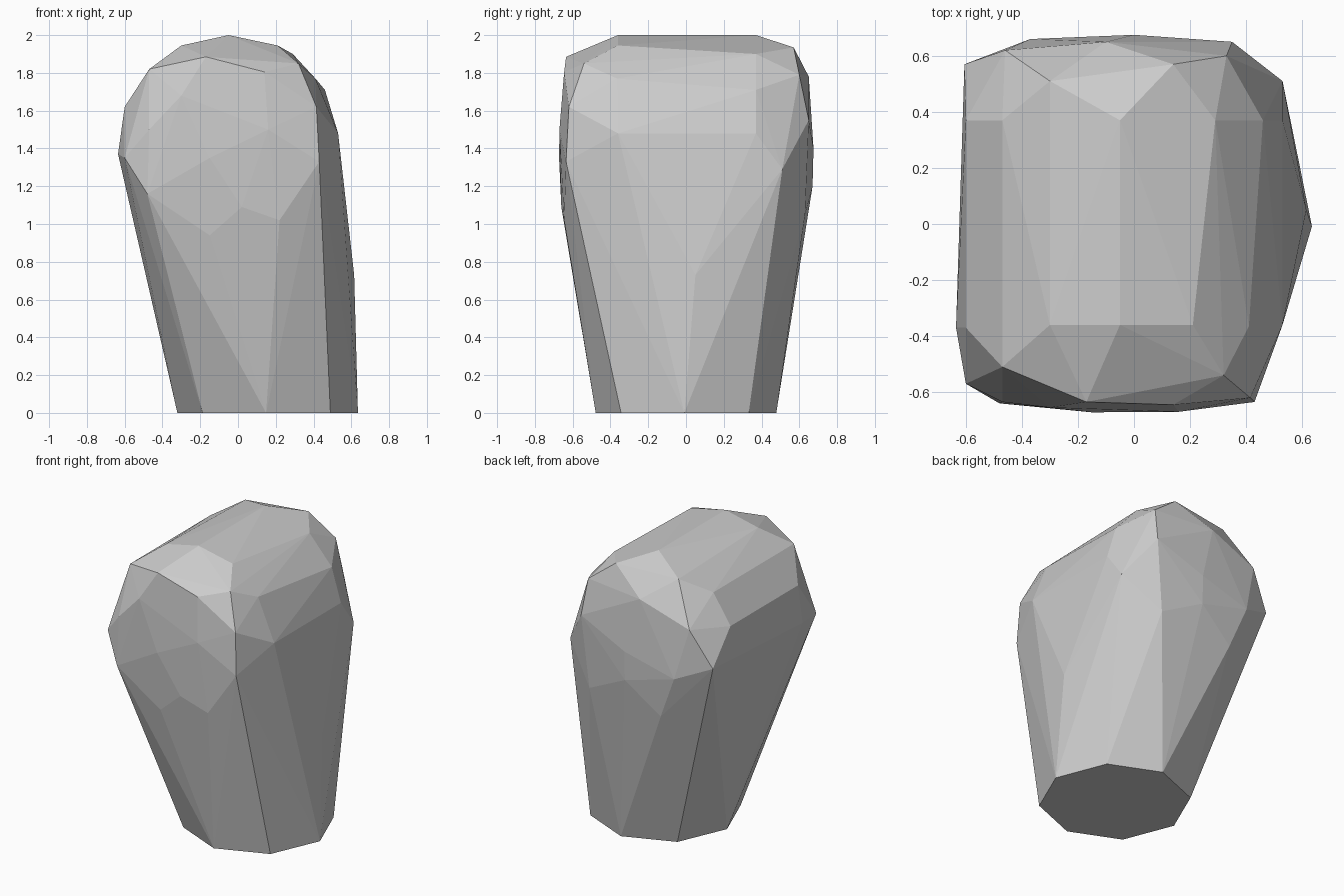
import bpy
import bmesh
import math
from mathutils import Vector

default_cube = bpy.data.objects.get("Cube")
if default_cube:
    bpy.data.objects.remove(default_cube, do_unlink=True)


def make_material(name, colour):
    """Flat single-colour material."""
    material = bpy.data.materials.new(name)
    material.use_nodes = True
    material.diffuse_color = colour
    shader = material.node_tree.nodes["Principled BSDF"]
    shader.inputs["Base Color"].default_value = colour
    shader.inputs["Roughness"].default_value = 1
    return material


def ring(centre_x, radius, sides, turn):
    """Corner points of a regular polygon lying on the ground."""
    step = math.tau / sides
    return [
        (centre_x + radius * math.cos(turn + step * i),
         radius * math.sin(turn + step * i), 0)
        for i in range(sides)
    ]


def build_hull(name, points, material):
    """Flat-faced stone wrapped tightly around its corner points."""
    bm = bmesh.new()
    for point in points:
        bm.verts.new(Vector(point))
    hull = bmesh.ops.convex_hull(bm, input=bm.verts[:])
    unused = hull["geom_interior"] + hull["geom_unused"]
    loose = {item for item in unused if isinstance(item, bmesh.types.BMVert)}
    bmesh.ops.delete(bm, geom=list(loose), context="VERTS")
    # merge the nearly level triangles into broad facets
    bmesh.ops.dissolve_limit(bm, angle_limit=math.radians(1.5),
                             verts=bm.verts[:], edges=bm.edges[:])
    bmesh.ops.recalc_face_normals(bm, faces=bm.faces[:])
    mesh = bpy.data.meshes.new(name)
    bm.to_mesh(mesh)
    bm.free()
    mesh.materials.append(material)
    stone = bpy.data.objects.new(name, mesh)
    bpy.context.collection.objects.link(stone)
    return stone


# eight-sided foot, shifted towards the left side
foot = ring(centre_x=.157, radius=.478, sides=8, turn=math.radians(-1))

# long bevelled crown running front to back
crown = [
    (-.05, -.36, 2), (-.05, .37, 2),
    (-.3, -.36, 1.945), (-.3, .51, 1.92),
    (.21, -.36, 1.945), (.29, .37, 1.9), (.14, .57, 1.935),
    (-.47, -.51, 1.82), (-.47, .37, 1.82),
    (.41, -.365, 1.77), (.46, .37, 1.71),
]

# chipped front face
front = [
    (-.17, -.635, 1.885), (.14, -.645, 1.805), (.32, -.54, 1.85),
    (.415, -.62, 1.62), (.43, -.635, 1.33), (-.47, -.635, 1.5),
    (-.3, -.655, 1.68), (.16, -.67, 1.5), (-.15, -.672, 1.35),
    (-.48, -.64, 1.16), (.02, -.66, 1.09), (.22, -.645, 1.02),
    (-.15, -.635, .94),
]

# chipped back face
back = [
    (.33, .6, 1.79), (-.1, .65, 1.78), (-.46, .62, 1.65),
    (.35, .65, 1.55), (0, .675, 1.4), (-.37, .66, 1.3),
    (.53, .51, 1.29), (-.605, .57, 1.4), (0, .67, 1.2),
    (.3, .63, 1.05), (-.25, .635, 1),
]

# broad sloping sides
sides = [
    (.53, -.36, 1.48), (.53, .37, 1.48), (.615, .05, .73),
    (-.6, -.37, 1.62), (-.6, .37, 1.62),
    (-.635, -.37, 1.37), (-.6, -.57, 1.35),
]

stone_grey = make_material("stone grey", (.6, .6, .6, 1))
build_hull("standing_stone", foot + crown + front + back + sides, stone_grey)
